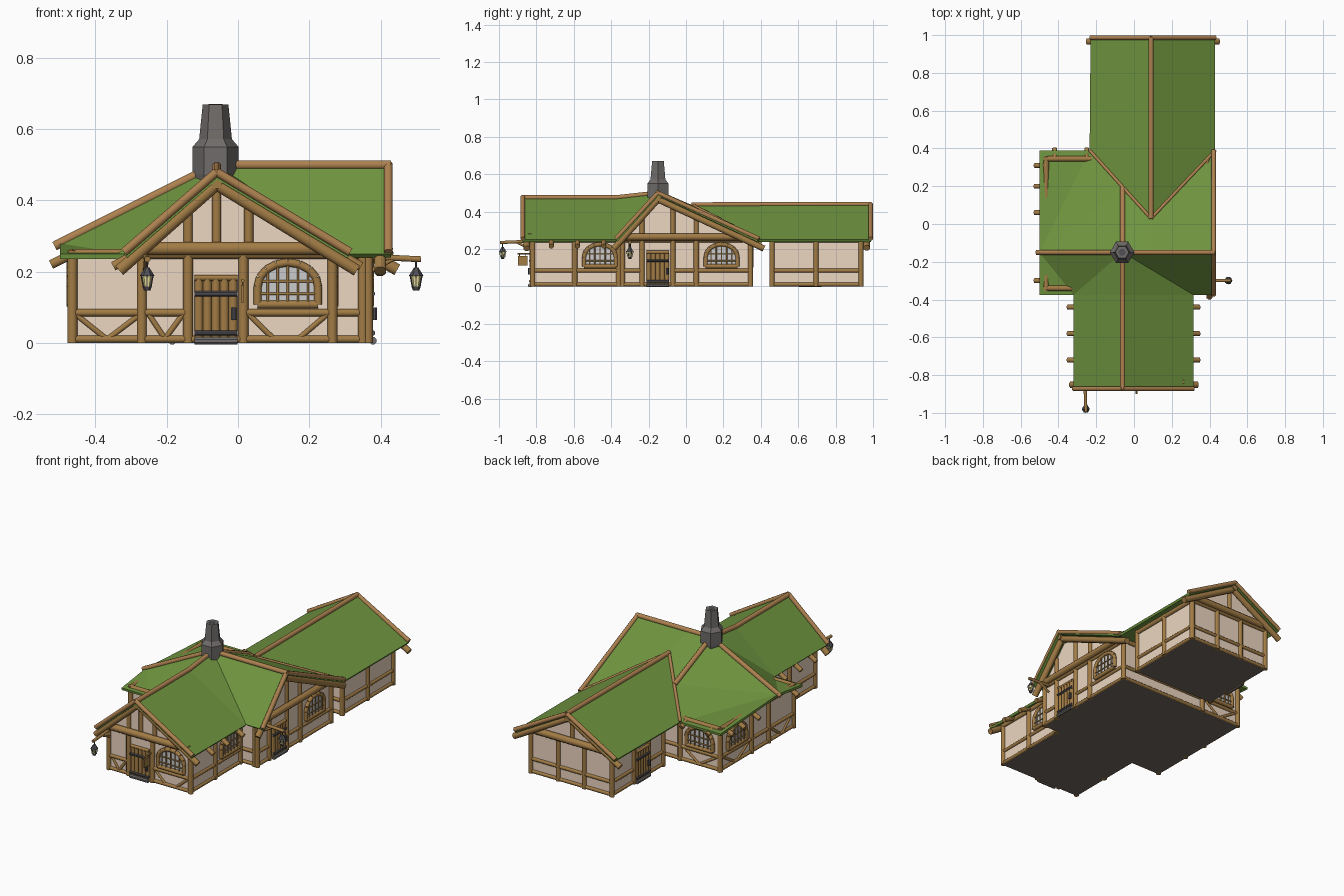
import bpy, bmesh, math
from mathutils import Vector as V, Matrix

if "Cube" in bpy.data.objects:
    bpy.data.objects.remove(bpy.data.objects["Cube"])

COL = {'wood': (.36, .2, .06, 1), 'trim': (.42, .22, .08, 1), 'plaster': (.85, .68, .54, 1),
       'roof': (.16, .3, .05, 1), 'stone': (.16, .15, .145, 1), 'iron': (.08, .08, .09, 1),
       'glass': (.62, .64, .62, 1), 'floor': (.17, .14, .12, 1), 'glow': (.9, .8, .35, 1)}
MATS = {}
for k, c in COL.items():
    MATS[k] = bpy.data.materials.new(k)
    MATS[k].diffuse_color = c
parts = {}


def part(name, mat):
    if name not in parts:
        parts[name] = (bmesh.new(), mat)
    return parts[name][0]


def beam(name, a, b, r=.014, mat='wood', n=8, r2=None):
    a, b = V(a), V(b)
    d = b - a
    m = Matrix.Translation((a + b) / 2) @ d.to_track_quat('Z', 'Y').to_matrix().to_4x4()
    m = m @ Matrix.Rotation(math.pi / n, 4, 'Z')
    bmesh.ops.create_cone(part(name, mat), cap_ends=True, segments=n, radius1=r,
                          radius2=r if r2 is None else r2, depth=d.length, matrix=m)


def box(name, mat, c, s):
    bmesh.ops.create_cube(part(name, mat), size=1,
                          matrix=Matrix.Translation(c) @ Matrix.Diagonal((*s, 1)))


def face(name, mat, pts, up=False):
    bm = part(name, mat)
    f = bm.faces.new([bm.verts.new(p) for p in pts])
    f.normal_update()
    if up and f.normal.z < 0:
        f.normal_flip()


class Wall:
    """Local wall frame: u along, z up, o outward."""
    def __init__(s, a, b):
        s.a = V((*a, 0))
        d = V((*b, 0)) - s.a
        s.len, s.d = d.length, d.normalized()
        s.n = V((s.d.y, -s.d.x, 0))

    def p(s, u, z, o=0.):
        return s.a + s.d * u + s.n * o + V((0, 0, z))

    def log(s, u0, z0, u1, z1, r=.013, name='wall_timbers', o=0., mat='wood'):
        beam(name, s.p(u0, z0, o), s.p(u1, z1, o), r, mat)

    def timber(s, posts, rails, braces=()):
        face('walls', 'plaster', [s.p(0, 0), s.p(s.len, 0), s.p(s.len, .26), s.p(0, .26)])
        for u in posts:
            s.log(u, 0, u, .26, .015)
        s.log(0, .011, s.len, .011, .011)
        s.log(0, .25, s.len, .25, .015)
        for u0, u1 in rails:
            s.log(u0, .085, u1, .085, .011)
        for u0, u1 in braces:
            s.log(u0, .08, u1, .012, .008)

    def window(s, u, w=.17, z=.108):
        h = w / 2
        pts = [(u - h, z), (u + h, z)] + [(u + h * math.cos(t * math.pi / 8),
               z + .05 + .068 * math.sin(t * math.pi / 8)) for t in range(9)]
        face('window_panes', 'glass', [s.p(a, b, .006) for a, b in pts])
        for (a, b), (c, d) in zip(pts, pts[1:] + pts[:1]):
            s.log(a, b, c, d, .012, 'window_frames', .006)
        for i in range(-2, 3):
            x = i * w / 6
            s.log(u + x, z, u + x, z + .05 + .066 * math.sqrt(1 - (x / h) ** 2), .0035, 'window_bars', .01)
        for zz in (z + .03, z + .065):
            s.log(u - h * .95, zz, u + h * .95, zz, .0035, 'window_bars', .01)

    def door(s, u, w=.12):
        for i in range(5):
            x = u + (i - 2) * w / 5
            s.log(x, .008, x, .18, w / 9, 'doors', .002)
        s.log(u - w / 2, .183, u + w / 2, .183, .009, 'doors', .008)
        for z in (.028, .138):
            s.log(u - w / 2, z, u + w / 2, z, .008, 'door_straps', .012, 'iron')
        s.log(u + w * .42, .065, u + w * .42, .1, .008, 'door_straps', .018, 'iron')
        s.log(u - w / 2, .006, u + w / 2, .006, .011, 'door_steps', .014, 'stone')


# Main house walls, counter-clockwise from the front
foot = [(-.27, -.82), (.265, -.82), (.265, -.34), (.365, -.34),
        (.365, .345), (-.465, .345), (-.465, -.34), (-.27, -.34)]
W = [Wall(a, b) for a, b in zip(foot, foot[1:] + foot[:1])]
W[0].timber([0, .13, .285, .535], [(0, .13), (.285, .535)],
            [(.02, .065), (.115, .065), (.3, .37), (.52, .44)])
W[0].door(.208)
W[0].window(.41)
W[1].timber([.225, .46], [(0, .48)], [])
W[1].window(.36)
W[2].timber([.085], [(0, .1)])
W[3].timber([.0, .105, .27, .395, .685], [(0, .11), (.27, .685)], [])
W[3].door(.19)
W[3].window(.53)
W[4].timber([0, .57, .83], [(0, .83)], [(.6, .69), (.81, .7)])
W[4].window(.7)
W[5].timber([.29, .45, .685], [(0, .685)], [(.02, .13), (.27, .16), (.47, .56), (.66, .58)])
W[5].window(.15)
W[6].timber([], [(0, .195)], [(.01, .095), (.19, .1)])
W[7].timber([.24], [(0, .48)])
face('floor', 'floor', [(x, y, 0) for x, y in reversed(foot)])

# Detached rear wing walls
rear = [(-.17, .46), (.36, .46), (.36, .935), (-.17, .935)]
R = [Wall(a, b) for a, b in zip(rear, rear[1:] + rear[:1])]
R[0].timber([0, .53], [(0, .53)])
R[1].timber([0, .235, .475], [(0, .475)])
R[2].timber([0, .18, .35, .53], [(0, .53)])
R[3].timber([0, .2, .34, .475], [(0, .2), (.34, .475)])
R[3].door(.27)
face('floor', 'floor', [(x, y, 0) for x, y in reversed(rear)])


# Gables: plaster, tie beam, studs, rake logs and roof edge boards
def gable(at, edge, apex, lo, hi, studs, walls):
    (c, zt), (l, zl), (h, zh), (wl, wh) = apex, lo, hi, walls

    def roofz(t):
        return zt - (zt - zl) * (c - t) / (c - l) if t < c else zt - (zt - zh) * (t - c) / (h - c)
    mid = at(0.) + (edge(0.) - at(0.)) * .6
    up = V((0, 0, 1))
    run = at(1.) - at(0.)
    face('gable_plaster', 'plaster', [at(0.) + run * t + up * z for t, z in
         ((wl, .25), (wh, .25), (wh, roofz(wh) - .02), (c, zt - .02), (wl, roofz(wl) - .02))])
    tie = at(0.) + (edge(0.) - at(0.)) * .3
    beam('gable_timbers', tie + run * wl + up * .265, tie + run * wh + up * .265, .02, 'wood')
    for t in studs:
        beam('gable_timbers', at(t) + up * .25, at(t) + up * (roofz(t) - .02), .014, 'wood')
    for t, z in ((l, zl), (h, zh)):
        k = 1.05
        end = mid + run * (c + (t - c) * k) + up * (zt - .035 - (zt - z) * k)
        beam('gable_timbers', mid + run * c + up * (zt - .035), end, .018, 'wood')
        beam('roof_edges', edge(c) + up * zt, edge(t) + up * (z + .005), .013, 'trim')
    beam('gable_timbers', at(c) + up * (zt - .03), edge(c) + up * (zt - .03), .017, 'wood')


gable(lambda t: V((t, -.82, 0)), lambda t: V((t, -.872, 0)), (-.06, .48), (-.32, .25),
      (.315, .25), (-.14, -.06, .03), (-.27, .265))
gable(lambda t: V((.365, t, 0)), lambda t: V((.422, t, 0)), (-.15, .5), (-.375, .25),
      (.39, .25), (-.235, -.07, .055), (-.34, .345))
gable(lambda t: V((t, .935, 0)), lambda t: V((t, .987, 0)), (.09, .44), (-.23, .25),
      (.43, .25), (.09,), (-.17, .36))

# Roof slopes
T = (-.06, -.15, .5)
F0, F1 = (-.06, -.875, .475), (-.06, -.375, .475)
SW, SE = (-.32, -.375, .25), (.315, -.375, .25)
B, N = (.09, .03, .437), (-.06, .194, .35)
H, E = (-.5, -.15, .28), (.43, -.15, .5)
NW, NE = (-.235, .39, .25), (.43, .39, .25)
for pts in ([F0, F1, SW, (-.32, -.875, .25)], [F0, F1, SE, (.315, -.875, .25)],
            [F1, T, SW], [T, H, SW], [H, (-.5, -.375, .25), SW],
            [F1, T, SE], [T, E, SE], [E, (.43, -.375, .25), SE],
            [T, H, N], [H, (-.5, .39, .25), NW], [H, NW, N],
            [T, (.09, -.15, .5), B, N], [(.09, -.15, .5), E, NE, B],
            [B, (.09, .99, .44), (-.23, .99, .25), NW], [B, (.09, .99, .44), (.43, .99, .25), NE]):
    face('roof', 'roof', pts, True)

# Ridge and valley logs
for a, b in ((F0, F1), (F1, T), (T, H), (T, E), (T, N), (B, (.09, .99, .44)), (H, (-.515, -.15, .272))):
    beam('ridge_logs', a, b, .014, 'trim')
for a, b in ((B, NE), (B, NW)):
    beam('ridge_logs', a, b, .009, 'trim')

# Rafter tails under the eaves
for y in (-.72, -.58, -.44):
    for s, x in ((-1, -.27), (1, .265)):
        beam('rafter_tails', (x, y, .26), (x + s * .08, y, .215), .014)
for y in (-.3, .06, .2, .31):
    beam('rafter_tails', (-.465, y, .25), (-.525, y, .22), .014)
for x in (-.42, -.25):
    beam('rafter_tails', (x, .345, .25), (x, .4, .225), .014)

# Hexagonal chimney
rings = [(.44, .06), (.475, .065), (.55, .065), (.572, .046), (.67, .036)]
for (z0, r0), (z1, r1) in zip(rings, rings[1:]):
    beam('chimney', (-.063, -.15, z0), (-.063, -.15, z1), r0, 'stone', 6, r1)
beam('chimney_flue', (-.063, -.15, .66), (-.063, -.15, .671), .02, 'iron', 6)


# Lanterns hanging from bracket arms
def lantern(root, tip):
    x, y = tip
    out = V((x - root[0], y - root[1], 0)).normalized() * .014
    beam('lantern_arms', (*root, .242), V((x, y, .235)) + out, .009)
    beam('lantern_arms', (*root, .2), ((root[0] + x) / 2, (root[1] + y) / 2, .236), .007)
    for z0, z1, r0, r1, m in ((.21, .235, .003, .003, 'iron'), (.188, .212, .021, .006, 'iron'),
                              (.158, .188, .012, .018, 'glow'), (.148, .158, .009, .013, 'iron')):
        beam('lantern_' + m, (x, y, z0), (x, y, z1), r0, m, 6, r1)
    for i in range(6):
        c, s = math.cos(i * math.pi / 3 + .52), math.sin(i * math.pi / 3 + .52)
        beam('lantern_iron', (x + .012 * c, y + .012 * s, .157), (x + .019 * c, y + .019 * s, .19), .002, 'iron', 4)


lantern((-.26, -.83), (-.255, -.98))
lantern((.37, -.3), (.5, -.3))

# Small blank hanging board beside the front door
box('hanging_board', 'wood', (.013, -.873, .138), (.009, .052, .05))
beam('hanging_board', (.013, -.82, .175), (.013, -.9, .175), .005)
for y in (-.89, -.856):
    beam('hanging_board', (.013, y, .16), (.013, y, .175), .002)

for name, (bm, mat) in parts.items():
    me = bpy.data.meshes.new(name)
    bm.to_mesh(me)
    bm.free()
    me.materials.append(MATS[mat])
    ob = bpy.data.objects.new(name, me)
    bpy.context.collection.objects.link(ob)
    if name == 'roof':
        mod = ob.modifiers.new('thickness', 'SOLIDIFY')
        mod.thickness, mod.offset = .014, -1
    elif mat in ('wood', 'trim'):
        bpy.ops.object.select_all(action='DESELECT')
        ob.select_set(True)
        bpy.context.view_layer.objects.active = ob
        bpy.ops.object.shade_smooth_by_angle(angle=math.radians(50))

for m in bpy.data.materials:
    if m.users and not m.is_grease_pencil:
        m.use_nodes = True
        m.node_tree.nodes["Principled BSDF"].inputs["Base Color"].default_value = m.diffuse_color
